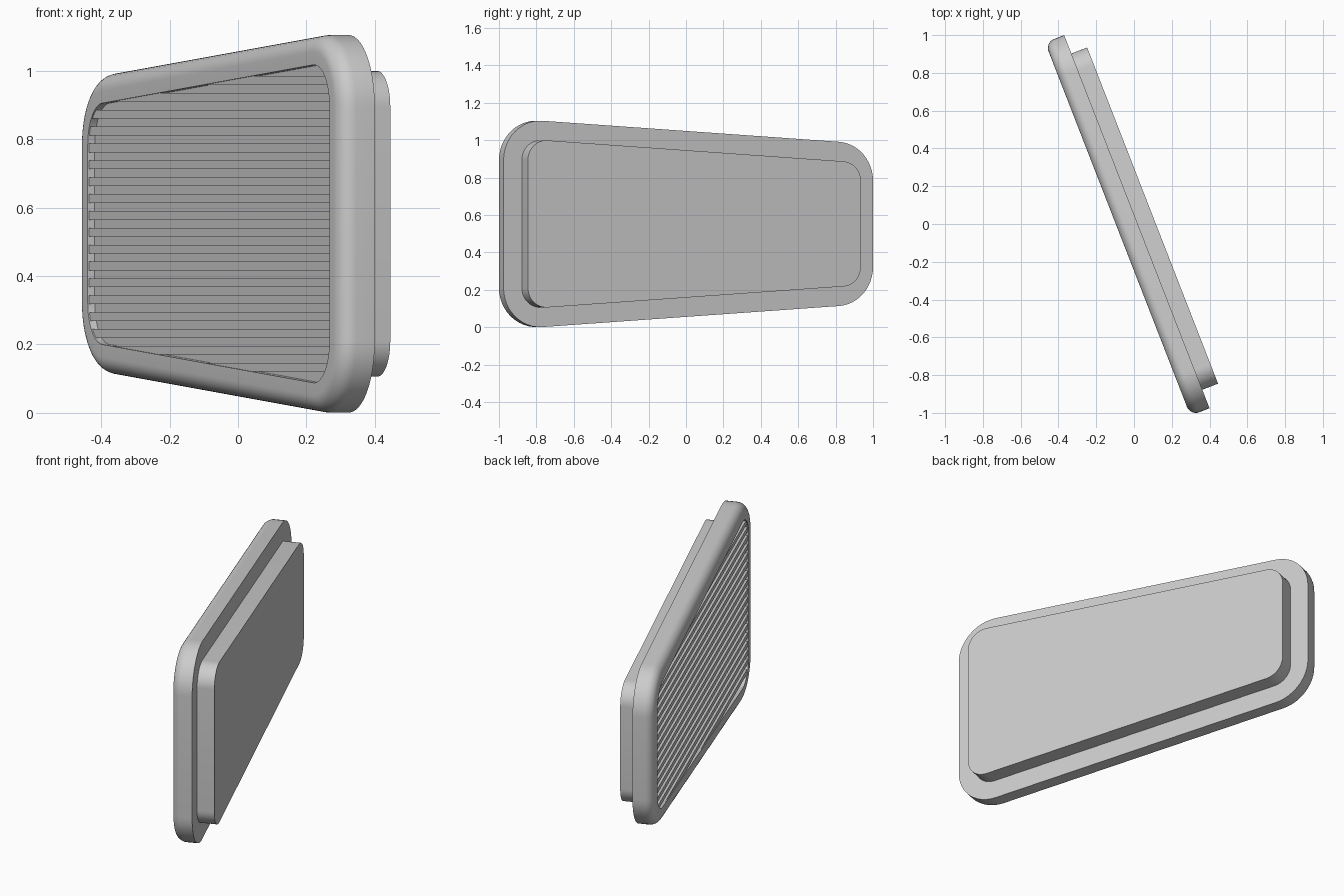
import bpy, bmesh, math
from mathutils import Matrix, Vector

cube = bpy.data.objects.get("Cube")
if cube:
    bpy.data.objects.remove(cube, do_unlink=True)

# Panel frame: u along the panel, v up, w out of the back
ANGLE = math.atan2(0.363, 0.932)
D = Vector((-math.sin(ANGLE), math.cos(ANGLE), 0))
N = Vector((math.cos(ANGLE), math.sin(ANGLE), 0))
TO_WORLD = Matrix((D, Vector((0, 0, 1)), N)).transposed()

MID, U0, U1 = 0.5525, -1.054, 1.066      # centre height and the two ends
TAPER, HALF, RADIUS = 0.066, 0.4965, 0.21
BACK, FRONT, FLOOR, BLOCK = 0.0185, -0.09, -0.068, 0.108
RIM, LEDGE, BEVEL = 0.087, 0.105, 0.05

grey = bpy.data.materials.new("plain grey")
grey.use_nodes = True
grey.diffuse_color = (0.6, 0.6, 0.6, 1)
grey.node_tree.nodes["Principled BSDF"].inputs["Base Color"].default_value = (0.6, 0.6, 0.6, 1)


def outline(inset, steps=12):
    """Tapered rounded outline in (u, v), moved inward by inset."""
    tilt = math.atan(TAPER)
    top = math.pi / 2 - tilt
    upper = []
    for u, a, b in ((U1 - RADIUS, 0, top), (U0 + RADIUS, top, math.pi)):
        v = HALF - TAPER * u - RADIUS / math.cos(tilt)
        for i in range(steps + 1):
            t = a + (b - a) * i / steps
            r = RADIUS - inset
            upper.append((u + r * math.cos(t), v + r * math.sin(t)))
    lower = [(u, -v) for u, v in reversed(upper)]
    return [(u, v + MID) for u, v in upper + lower]


def finish(name, bm):
    bmesh.ops.recalc_face_normals(bm, faces=bm.faces)
    mesh = bpy.data.meshes.new(name)
    bm.to_mesh(mesh)
    bm.free()
    mesh.transform(TO_WORLD.to_4x4())
    mesh.materials.append(grey)
    obj = bpy.data.objects.new(name, mesh)
    bpy.context.collection.objects.link(obj)
    bpy.ops.object.select_all(action='DESELECT')
    obj.select_set(True)
    bpy.context.view_layer.objects.active = obj
    bpy.ops.object.shade_smooth_by_angle(angle=math.radians(30))
    return obj


def loft(name, profile):
    """Join outlines given as (inset, w) and cap both ends."""
    bm = bmesh.new()
    rings = [[bm.verts.new((u, v, w)) for u, v in outline(inset)] for inset, w in profile]
    for a, b in zip(rings, rings[1:]):
        for i in range(len(a)):
            j = (i + 1) % len(a)
            bm.faces.new((a[i], a[j], b[j], b[i]))
    bm.faces.new(rings[0])
    bm.faces.new(rings[-1])
    return finish(name, bm)


# Frame with a recessed front and a rounded outer edge
rounding = []
for i in range(9):
    t = math.pi / 2 * i / 8
    rounding.append((BEVEL * (1 - math.sin(t)), FRONT + BEVEL * (1 - math.cos(t))))
loft("frame", [(RIM, FLOOR), (RIM, FRONT)] + rounding + [(0, BACK)])

# Raised block on the back
loft("back_block", [(LEDGE, BACK - 0.01), (LEDGE, BLOCK)])


# Horizontal slats inside the recess
def span(v):
    """Ends of the opening at height v."""
    pts = outline(RIM)
    hits = []
    for (ua, va), (ub, vb) in zip(pts, pts[1:] + pts[:1]):
        if (va - v) * (vb - v) < 0:
            hits.append(ua + (ub - ua) * (v - va) / (vb - va))
    return (min(hits), max(hits)) if hits else None


PITCH, SLAT = 0.0493, 0.0255
bm = bmesh.new()
for k in range(-9, 9):
    v = MID + (k + 0.5) * PITCH
    ends = [s for s in (span(v - SLAT / 2), span(v + SLAT / 2)) if s]
    if not ends:
        continue
    a, b = min(s[0] for s in ends), max(s[1] for s in ends)
    w0, w1 = FRONT + 0.004, FLOOR + 0.01
    place = Matrix.Translation(((a + b) / 2, v, (w0 + w1) / 2))
    size = Matrix.Diagonal((b - a + 0.01, SLAT, w1 - w0, 1))
    bmesh.ops.create_cube(bm, size=1, matrix=place @ size)
finish("slats", bm)
